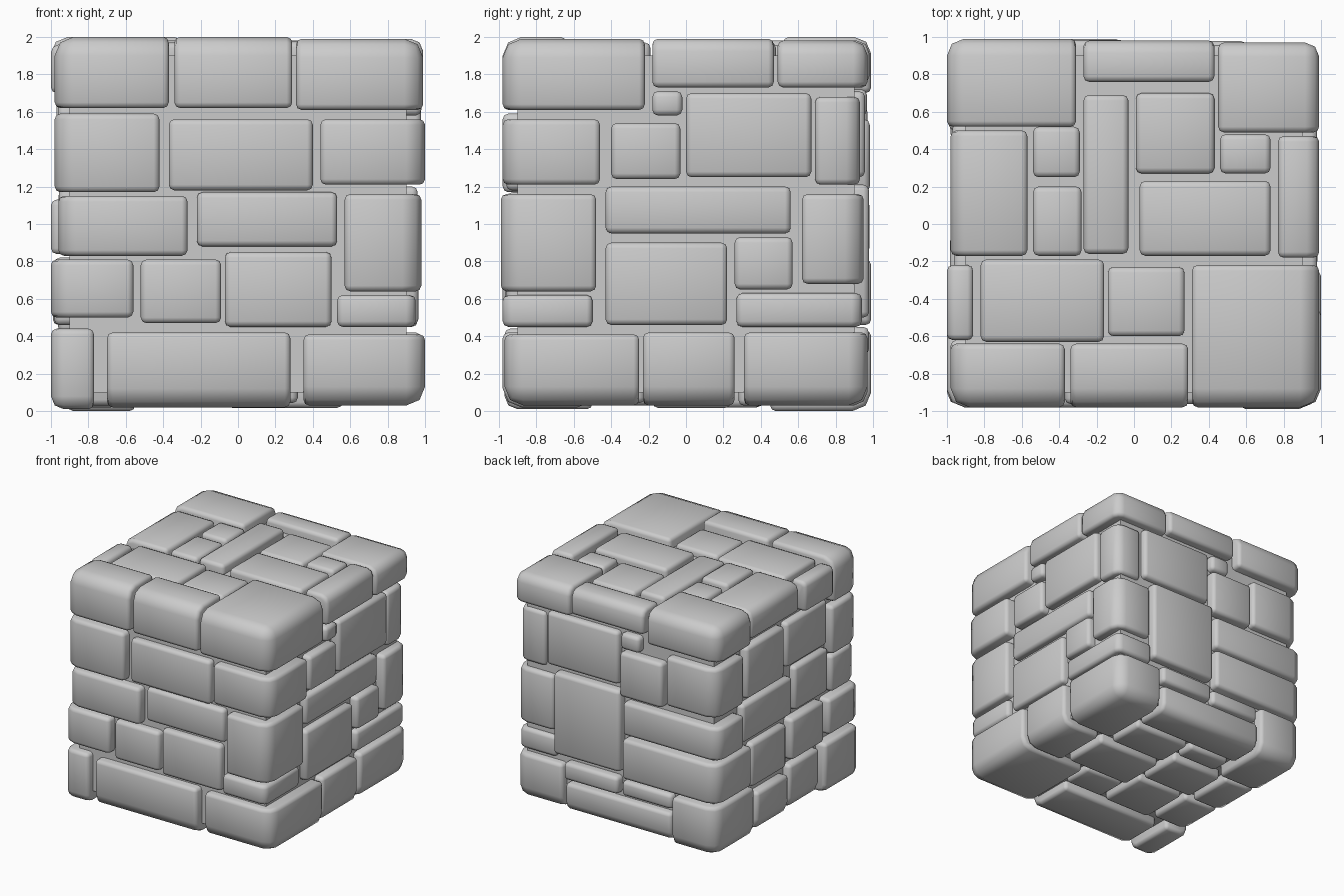
import bpy, bmesh, random
from math import radians
from mathutils import Vector

random.seed(4)


def block(name, b, soft=0.1, hard=0.03):
    """Rounded stone from (x0,x1,y0,y1,z0,z1); outer edges of the cube get a wide bevel."""
    lo, hi = Vector(b[0::2]), Vector(b[1::2])
    size, mid = hi - lo, (hi + lo) / 2
    bm = bmesh.new()
    bmesh.ops.create_cube(bm, size=1)
    for v in bm.verts:
        v.co = Vector(v.co[i] * size[i] + mid[i] for i in range(3))

    def outer_edge(e):
        n = 0
        for i in range(3):
            a, c = (v.co[i] - (1 if i == 2 else 0) for v in e.verts)
            n += abs(a) > 0.91 and abs(c) > 0.91 and a * c > 0
        return n >= 2

    if soft:
        outer = [e for e in bm.edges if outer_edge(e)]
        if outer:
            bmesh.ops.bevel(bm, geom=outer, offset=min(soft, 0.3 * min(size)), segments=2,
                            profile=0.5, affect='EDGES', clamp_overlap=True)
        sharp = [e for e in bm.edges if e.calc_face_angle(0) > radians(50)]
        bmesh.ops.bevel(bm, geom=sharp, offset=hard, segments=2, profile=0.5,
                        affect='EDGES', clamp_overlap=True)
        for f in bm.faces:
            f.smooth = True
    me = bpy.data.meshes.new(name)
    bm.to_mesh(me)
    bm.free()
    bpy.context.collection.objects.link(bpy.data.objects.new(name, me))


# mortar core
block("mortar_core", (-0.9, 0.9, -0.9, 0.9, 0.1, 1.9), soft=0)

# stones wrapping the right-hand vertical corners
right_corners = [
    (0.31, 0.99, -0.98, -0.22, 1.61, 1.99), (0.44, 1.0, -0.98, -0.46, 1.21, 1.56),
    (0.57, 0.98, -0.99, -0.48, 0.64, 1.16), (0.53, 0.95, -0.98, -0.5, 0.45, 0.62),
    (0.35, 1.0, -0.97, -0.25, 0.03, 0.41),
    (0.45, 0.99, 0.49, 0.97, 1.73, 1.98), (0.71, 0.96, 0.69, 0.93, 1.21, 1.68),
    (0.62, 0.98, 0.62, 0.95, 0.68, 1.16), (0.6, 0.96, 0.27, 0.94, 0.45, 0.63),
    (0.52, 0.97, 0.31, 0.97, 0.03, 0.42)]
# stones wrapping the left-hand vertical corners
left_corners = [
    (-0.98, -0.37, -0.98, -0.64, 1.62, 2.0), (-0.98, -0.42, -0.98, -0.62, 1.17, 1.59),
    (-0.96, -0.27, -0.98, -0.64, 0.83, 1.15), (-1.0, -0.56, -0.98, -0.55, 0.5, 0.81),
    (-1.0, -0.77, -0.97, -0.5, 0.01, 0.44),
    (-1.0, -0.31, 0.52, 0.99, 1.70, 2.0), (-0.97, -0.48, 0.58, 0.97, 1.2, 1.63),
    (-1.0, -0.07, 0.62, 0.98, 0.84, 1.13), (-0.99, -0.07, 0.5, 0.99, 0.46, 0.81),
    (-0.98, -0.55, 0.45, 0.99, 0.0, 0.43)]
# stones along the top and bottom edges
rim_stones = [
    (-0.34, 0.29, -0.98, -0.64, 1.62, 2.0), (-0.27, 0.43, 0.76, 0.98, 1.76, 1.98),
    (-0.98, -0.57, -0.17, 0.5, 1.73, 1.98), (-1.0, -0.86, -0.62, -0.22, 1.7, 1.96),
    (0.77, 0.99, -0.18, 0.47, 1.73, 1.99),
    (-0.7, 0.28, -0.98, -0.55, 0.02, 0.42), (0.6, 0.98, -0.23, 0.26, 0.03, 0.42),
    (-0.53, 0.49, 0.66, 0.97, 0.03, 0.27), (-0.97, -0.6, -0.46, -0.05, 0.03, 0.42),
    (-0.98, -0.65, -0.02, 0.41, 0.02, 0.36)]
for label, stones in (("right_corner", right_corners), ("left_corner", left_corners),
                      ("rim", rim_stones)):
    for s in stones:
        block(label + "_stone", s)

# flat facing stones: two ranges in the plane of each face
front = [(-0.37, 0.40, 1.18, 1.56), (-0.22, 0.53, 0.88, 1.17),
         (-0.52, -0.09, 0.47, 0.81), (-0.07, 0.5, 0.45, 0.85)]
right = [(-0.18, -0.02, 1.58, 1.71), (0.0, 0.67, 1.25, 1.70), (-0.4, -0.03, 1.24, 1.54),
         (-0.43, 0.56, 0.95, 1.2), (-0.43, 0.22, 0.46, 0.9), (0.26, 0.57, 0.65, 0.93)]
back = [(-0.01, 0.68, 1.25, 1.71), (-0.22, -0.04, 1.58, 1.72), (-0.45, -0.04, 1.17, 1.56),
        (-0.04, 0.6, 0.5, 1.21), (-0.02, 0.5, 0.3, 0.45), (-0.53, -0.05, 0.3, 0.43)]
left = [(0.02, 0.54, 1.22, 1.67), (-0.58, -0.02, 1.28, 1.67), (-0.1, 0.58, 0.85, 1.18),
        (-0.6, -0.14, 0.86, 1.24), (-0.02, 0.46, 0.42, 0.8), (-0.51, -0.06, 0.46, 0.82)]
top = [(-0.54, -0.29, 0.25, 0.52), (-0.54, -0.28, -0.17, 0.2), (-0.27, -0.03, -0.16, 0.69),
       (0.01, 0.43, 0.27, 0.70), (0.46, 0.73, 0.27, 0.48), (0.03, 0.73, -0.17, 0.23),
       (-0.82, -0.16, -0.63, -0.19), (-0.14, 0.27, -0.6, -0.23)]
bottom = [(-0.56, -0.1, -0.5, -0.05), (-0.06, 0.32, -0.5, -0.22), (-0.06, 0.56, -0.18, 0.24),
          (-0.6, -0.1, 0.0, 0.4), (-0.06, 0.48, 0.28, 0.62), (-0.5, -0.1, 0.44, 0.62)]
for label, stones, axis, sign in (
        ("front", front, 1, -1), ("back", back, 1, 1), ("left", left, 0, -1),
        ("right", right, 0, 1), ("top", top, 2, 1), ("bottom", bottom, 2, -1)):
    for s in stones:
        out = random.uniform(0.955, 0.985)
        centre = 1 if axis == 2 else 0
        depth = sorted((centre + sign * 0.82, centre + sign * out))
        pairs = [s[:2], s[2:]]
        pairs.insert(axis, depth)
        block(label + "_stone", [c for p in pairs for c in p])
